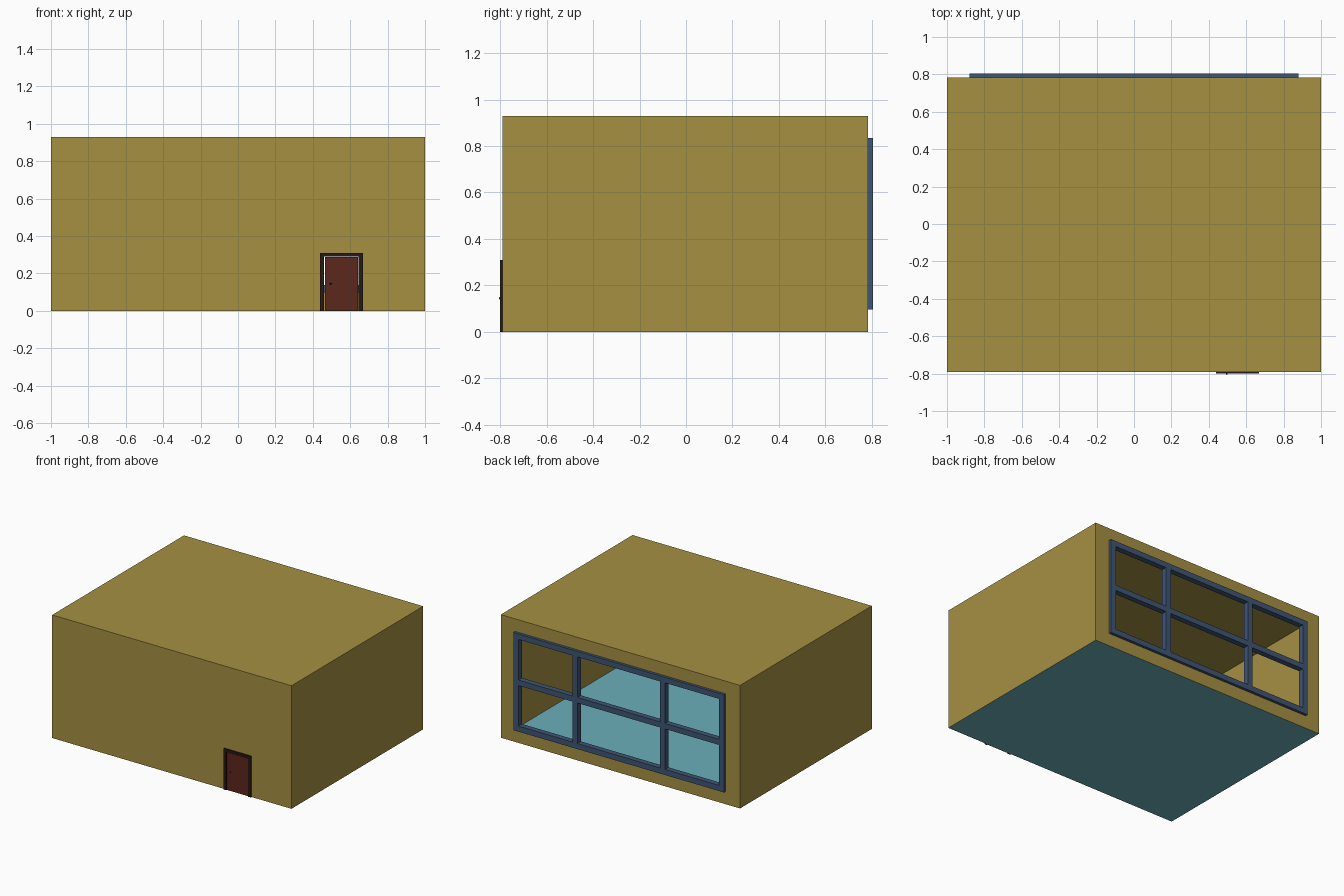
import bpy, bmesh
from mathutils import Vector

if "Cube" in bpy.data.objects:
    bpy.data.objects.remove(bpy.data.objects["Cube"])


def material(name, rgb):
    m = bpy.data.materials.new(name)
    m.diffuse_color = (*rgb, 1)
    m.use_nodes = True
    m.node_tree.nodes["Principled BSDF"].inputs["Base Color"].default_value = m.diffuse_color
    return m


def finish(name, bm, mat):
    me = bpy.data.meshes.new(name)
    bm.to_mesh(me)
    bm.free()
    me.materials.append(mat)
    ob = bpy.data.objects.new(name, me)
    bpy.context.collection.objects.link(ob)
    return ob


def add_box(bm, x0, x1, y0, y1, z0, z1):
    vs = bmesh.ops.create_cube(bm, size=1)["verts"]
    bmesh.ops.scale(bm, vec=(x1 - x0, y1 - y0, z1 - z0), verts=vs)
    bmesh.ops.translate(bm, vec=((x0 + x1) / 2, (y0 + y1) / 2, (z0 + z1) / 2), verts=vs)


def boxes(name, specs, mat):
    bm = bmesh.new()
    for s in specs:
        add_box(bm, *s)
    return finish(name, bm, mat)


def open_wall(bm, side, x0, x1, z0, z1):
    """Cut a rectangular opening in the wall whose normal points along side * y."""
    for co, no in (((x0, 0, 0), (1, 0, 0)), ((x1, 0, 0), (1, 0, 0)),
                   ((0, 0, z0), (0, 0, 1)), ((0, 0, z1), (0, 0, 1))):
        bm.normal_update()
        faces = [f for f in bm.faces if f.normal.y * side > 0.9]
        geom = set(faces)
        for f in faces:
            geom.update(f.edges)
            geom.update(f.verts)
        bmesh.ops.bisect_plane(bm, geom=list(geom), plane_co=co, plane_no=no)
    bm.normal_update()
    hole = []
    for f in bm.faces:
        c = f.calc_center_median()
        if f.normal.y * side > 0.9 and x0 < c.x < x1 and z0 < c.z < z1:
            hole.append(f)
    bmesh.ops.delete(bm, geom=hole, context="FACES")


ochre = material("ochre", (0.38, 0.28, 0.055))
teal = material("teal", (0.15, 0.43, 0.49))
blue = material("slate_blue", (0.05, 0.09, 0.175))
dark = material("dark_wood", (0.02, 0.01, 0.008))
red = material("red_wood", (0.107, 0.021, 0.012))

FRONT, BACK, H = -0.79, 0.783, 0.93

# Thin-walled room shell with door and window openings
bm = bmesh.new()
add_box(bm, -1, 1, FRONT, BACK, 0, H)
bm.normal_update()
bmesh.ops.delete(bm, geom=[f for f in bm.faces if f.normal.z < -0.9], context="FACES")
open_wall(bm, -1, 0.455, 0.651, 0, 0.297)
open_wall(bm, 1, -0.86, 0.86, 0.117, 0.815)
finish("walls_and_roof", bm, ochre)

# Floor sheet
bm = bmesh.new()
bm.faces.new([bm.verts.new(p) for p in
              ((-1, FRONT, 0), (1, FRONT, 0), (1, BACK, 0), (-1, BACK, 0))])
finish("floor", bm, teal)

# Window frame with two mullions and a centre rail
W, T, Z0, Z1 = 0.88, 0.042, 0.097, 0.835
Y0, Y1 = 0.762, 0.804
boxes("window_frame",
      [(-W, W, Y0, Y1, z, z + T) for z in (Z0, Z1 - T)] +
      [(x, x + T, Y0, Y1, Z0 + T, Z1 - T) for x in (-W, W - T)], blue)
boxes("window_mullions",
      [(x - T / 2, x + T / 2, Y0, Y1, Z0 + T, Z1 - T) for x in (-0.366, 0.366)], blue)
xs = [-W + T, -0.366 - T / 2, -0.366 + T / 2, 0.366 - T / 2, 0.366 + T / 2, W - T]
zm = (Z0 + Z1) / 2
boxes("window_rail",
      [(xs[i], xs[i + 1], Y0, Y1, zm - T / 2, zm + T / 2) for i in (0, 2, 4)], blue)

# Door frame and door leaf, with a narrow gap between them
boxes("door_frame", [(0.439, 0.461, -0.80, -0.78, 0, 0.31),
                     (0.645, 0.667, -0.80, -0.78, 0, 0.31),
                     (0.461, 0.645, -0.80, -0.78, 0.291, 0.31)], dark)
boxes("door", [(0.466, 0.641, -0.796, -0.784, 0.002, 0.287)], red)

# Door knobs on both faces
bm = bmesh.new()
for y in (-0.799, -0.781):
    vs = bmesh.ops.create_uvsphere(bm, u_segments=12, v_segments=8, radius=0.0055)["verts"]
    bmesh.ops.translate(bm, vec=Vector((0.496, y, 0.145)), verts=vs)
for f in bm.faces:
    f.smooth = True
finish("door_knobs", bm, dark)
